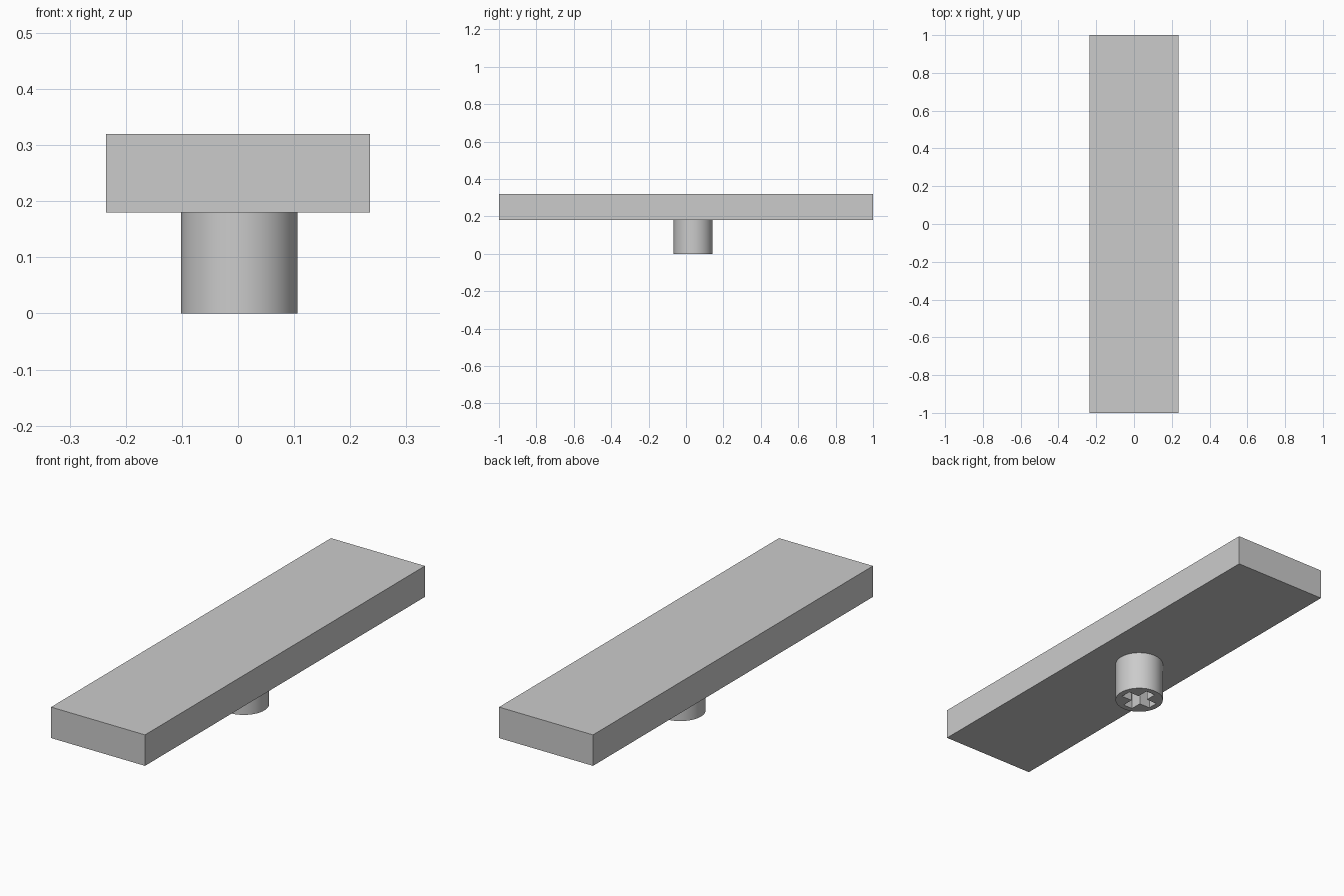
import bpy
from mathutils import Vector

cube = bpy.data.objects.get("Cube")
if cube:
    bpy.data.objects.remove(cube, do_unlink=True)

grey = bpy.data.materials.new("plain_grey")
grey.use_nodes = True
GREY = (0.6, 0.6, 0.6, 1)
grey.diffuse_color = GREY
grey.node_tree.nodes["Principled BSDF"].inputs["Base Color"].default_value = GREY

PLATE_BOTTOM, PLATE_TOP = 0.18, 0.32
STEM = Vector((0.002, 0.038, 0))
STEM_RADIUS = 0.104


def box(name, size, centre):
    bpy.ops.mesh.primitive_cube_add(size=1, location=centre)
    ob = bpy.context.object
    ob.name = name
    ob.scale = size
    bpy.ops.object.transform_apply(location=False, rotation=False, scale=True)
    ob.data.materials.append(grey)
    return ob


# Long flat cap
box("cap_plate", (0.47, 2, PLATE_TOP - PLATE_BOTTOM),
    (0, 0, (PLATE_TOP + PLATE_BOTTOM) / 2))

# Round stem under the cap
bpy.ops.mesh.primitive_cylinder_add(
    vertices=64, radius=STEM_RADIUS, depth=PLATE_BOTTOM,
    location=STEM + Vector((0, 0, PLATE_BOTTOM / 2)))
stem = bpy.context.object
stem.name = "stem"
stem.data.materials.append(grey)

# Cross-shaped socket cut up into the stem
LENGTH, WIDTH, DEPTH = 0.156, 0.048, 0.34
for name, size in (("socket_slot_x", (LENGTH, WIDTH, DEPTH)),
                   ("socket_slot_y", (WIDTH, LENGTH, DEPTH))):
    cutter = box(name, size, STEM)
    cutter.hide_render = True
    cut = stem.modifiers.new(name, "BOOLEAN")
    cut.operation = "DIFFERENCE"
    cut.solver = "EXACT"
    cut.object = cutter
    bpy.context.view_layer.objects.active = stem
    bpy.ops.object.modifier_apply(modifier=cut.name)
    bpy.data.objects.remove(cutter, do_unlink=True)

# Smooth the round wall, keep the edges sharp
bpy.ops.object.select_all(action="DESELECT")
stem.select_set(True)
bpy.context.view_layer.objects.active = stem
bpy.ops.object.shade_smooth_by_angle()
